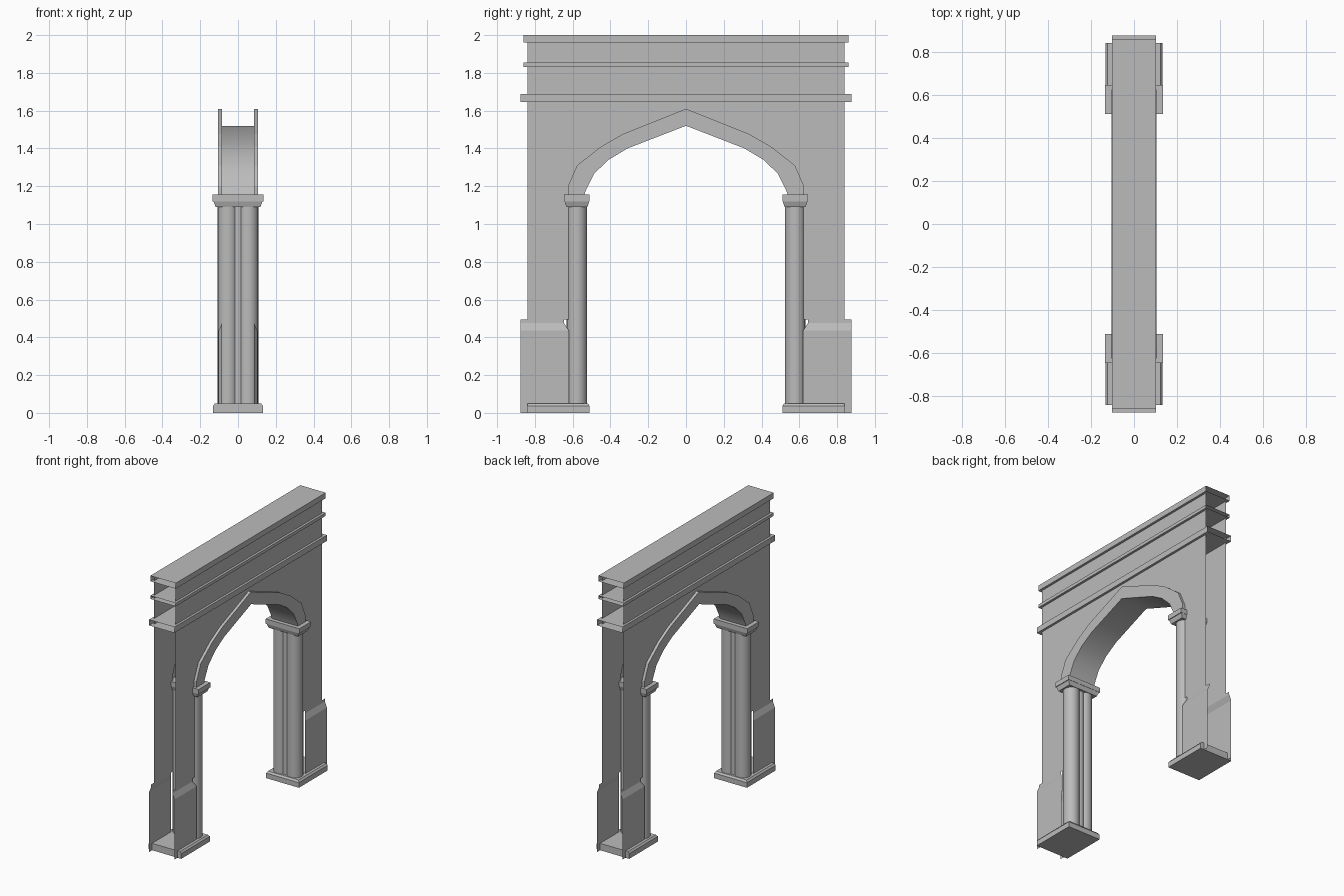
import bpy, bmesh, math
from mathutils import Matrix, Vector

if "Cube" in bpy.data.objects:
    bpy.data.objects.remove(bpy.data.objects["Cube"], do_unlink=True)

stone = bpy.data.materials.new("grey_stone")
stone.use_nodes = True
GREY = (0.5, 0.5, 0.5, 1)
stone.diffuse_color = GREY
stone.node_tree.nodes["Principled BSDF"].inputs["Base Color"].default_value = GREY

WALL_X, TRIM_X, PANEL_X = 0.085, 0.105, 0.102


def finish(name, bm, mirror=(False, False, False), smooth=False):
    mesh = bpy.data.meshes.new(name)
    bm.to_mesh(mesh)
    bm.free()
    mesh.materials.append(stone)
    obj = bpy.data.objects.new(name, mesh)
    bpy.context.collection.objects.link(obj)
    if any(mirror):
        mod = obj.modifiers.new("mirror", 'MIRROR')
        mod.use_axis = mirror
        mod.merge_threshold = 0.0005
    if smooth:
        bpy.ops.object.select_all(action='DESELECT')
        obj.select_set(True)
        bpy.context.view_layer.objects.active = obj
        bpy.ops.object.shade_smooth_by_angle(angle=math.radians(35))
    return obj


def strip(bm, row_a, row_b):
    """Bridge two open rows of points with quads."""
    a = [bm.verts.new(p) for p in row_a]
    b = [bm.verts.new(p) for p in row_b]
    for i in range(len(a) - 1):
        bm.faces.new((a[i], a[i + 1], b[i + 1], b[i]))


def stack(bm, layers):
    """Closed block from rectangles (half_x, y0, y1, z)."""
    rings = [[bm.verts.new(p) for p in ((-x, y0, z), (x, y0, z), (x, y1, z), (-x, y1, z))]
             for x, y0, y1, z in layers]
    bm.faces.new(rings[0][::-1])
    bm.faces.new(rings[-1])
    for lo, hi in zip(rings, rings[1:]):
        for i in range(4):
            j = (i + 1) % 4
            bm.faces.new((lo[i], lo[j], hi[j], hi[i]))


# Half profiles of the pointed arch as (y, z), springing to crown
outer = [(.625, 1.15), (.625, 1.2), (.577, 1.31), (.45, 1.41), (.333, 1.477), (0, 1.61)]
inner = [(.54, 1.15), (.53, 1.18), (.487, 1.266), (.41, 1.34), (.31, 1.4), (0, 1.52)]


def at(x, pts):
    return [Vector((x, y, z)) for y, z in pts]


# Side walls with the arched opening, open at both ends
bm = bmesh.new()
outline = outer[::-1] + [(.58, 1.15), (.58, .04), (.62, .04), (.62, .495),
                         (.84, .495), (.84, 1.98), (0, 1.98)]
bm.faces.new([bm.verts.new(p) for p in at(WALL_X, outline)])
bmesh.ops.recalc_face_normals(bm, faces=bm.faces)
if list(bm.faces)[0].normal.x < 0:
    bmesh.ops.reverse_faces(bm, faces=bm.faces)
finish("side_walls", bm, (True, True, False))

# Arch underside
bm = bmesh.new()
strip(bm, at(TRIM_X, inner), at(-TRIM_X, inner))
finish("arch_soffit", bm, (False, True, False), smooth=True)

# Raised arch moulding: face and outer return
bm = bmesh.new()
strip(bm, at(TRIM_X, outer), at(TRIM_X, inner))
strip(bm, at(WALL_X, outer), at(TRIM_X, outer))
finish("arch_moulding", bm, (True, True, False))

# Lower wall panels with a sloped top and mitred inner return
bm = bmesh.new()
panel = [(PANEL_X, .62, 0), (PANEL_X, .62, .435), (WALL_X, .645, .475), (WALL_X, .645, .495)]
strip(bm, panel, [(x, .875, z) for x, y, z in panel])
strip(bm, panel[:3], [(WALL_X, .645, z) for x, y, z in panel[:3]])
finish("lower_panels", bm, (True, True, False))

# Clustered columns on each pier
for name, x, y, r in (("outer_columns", .054, .578, .054), ("middle_columns", 0, .578, .042)):
    bm = bmesh.new()
    bmesh.ops.create_cone(bm, segments=20, radius1=r, radius2=r, depth=1.06,
                          matrix=Matrix.Translation((x, y, .57)))
    finish(name, bm, (x > 0, True, False), smooth=True)

# Capitals and column bases
bm = bmesh.new()
stack(bm, [(.118, .522, .633, 1.09), (.13, .512, .643, 1.12),
           (.135, .51, .645, 1.12), (.135, .51, .645, 1.155)])
finish("capitals", bm, (False, True, False))
bm = bmesh.new()
stack(bm, [(.132, .51, .84, 0), (.132, .51, .84, .037), (.122, .52, .84, .05)])
finish("column_bases", bm, (False, True, False))

# Cornice bands, open at both ends
for name, half_y, z0, z1 in (("top_cornice", .86, 1.96, 2), ("middle_cornice", .86, 1.832, 1.855),
                             ("lower_cornice", .875, 1.645, 1.687)):
    bm = bmesh.new()
    ring = [(-.102, z0), (.102, z0), (.102, z1), (-.102, z1), (-.102, z0)]
    strip(bm, [(x, half_y, z) for x, z in ring], [(x, -half_y, z) for x, z in ring])
    bmesh.ops.remove_doubles(bm, verts=bm.verts, dist=.0001)
    bmesh.ops.recalc_face_normals(bm, faces=bm.faces)
    finish(name, bm)
